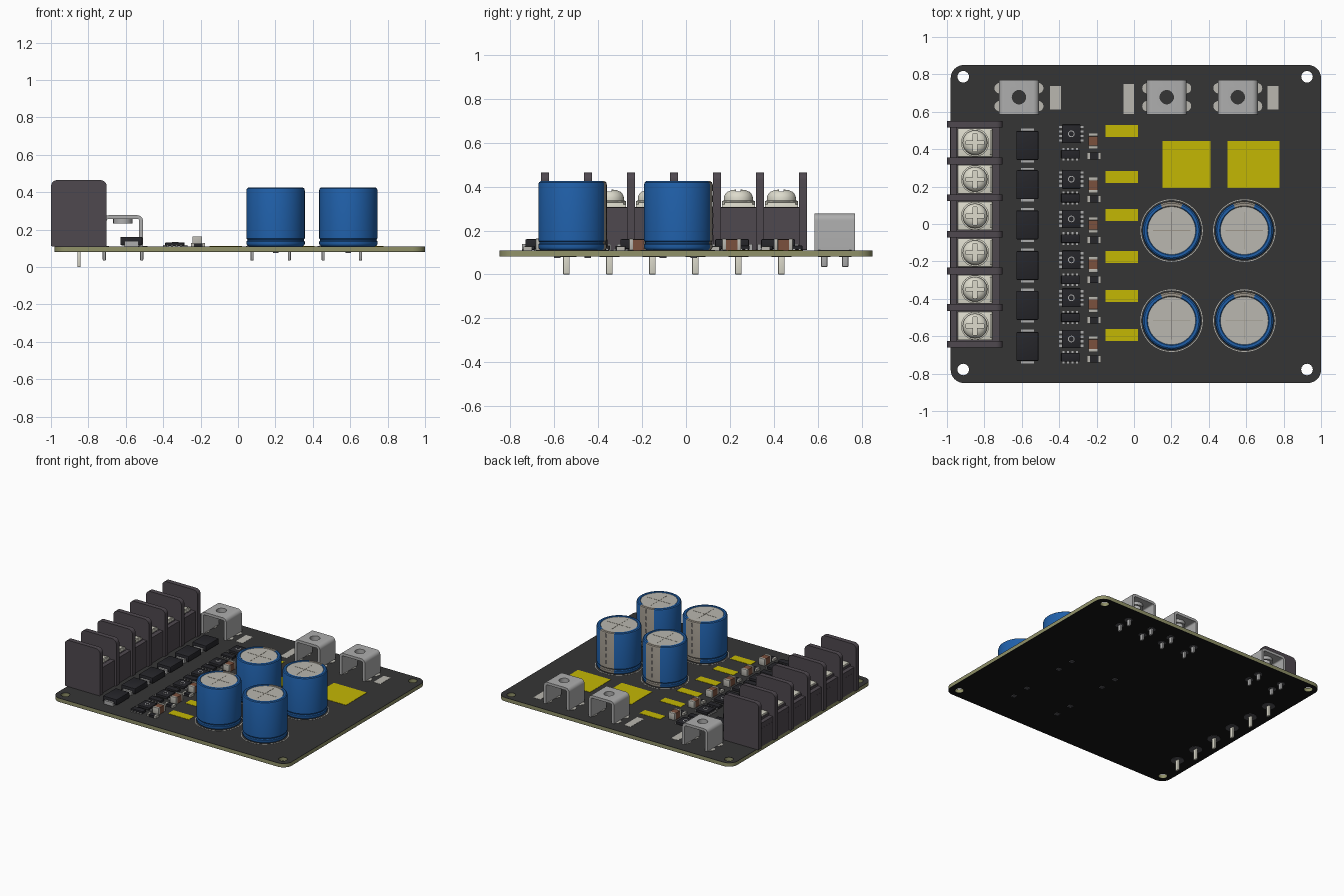
import bpy, bmesh, math
from mathutils import Matrix, Vector

if "Cube" in bpy.data.objects:
    bpy.data.objects.remove(bpy.data.objects["Cube"])

def mat(name, hexcol):
    m = bpy.data.materials.new(name)
    rgb = [(int(hexcol[i:i + 2], 16) / 255) ** 2.2 for i in (0, 2, 4)]
    m.diffuse_color = (*rgb, 1)
    m.use_nodes = True
    m.node_tree.nodes["Principled BSDF"].inputs["Base Color"].default_value = m.diffuse_color
    return m

MASK, UNDER, EDGE = mat("mask", "383838"), mat("underside", "1c1c1c"), mat("laminate", "8f9068")
BLUE, TIN, GREY = mat("blue", "2560a8"), mat("tin", "b8b6ae"), mat("stripe", "9c958a")
YELLOW, PLASTIC, BLACK = mat("yellow", "c2b60c"), mat("plastic", "504a50"), mat("black", "2a2a2e")
SCREW, STEEL, BROWN = mat("screw", "dcdacb"), mat("steel", "acacac"), mat("brown", "7a5240")
PAD = mat("pad", "55555a")
TOP = 0.11

def finish(name, bm, *mats):
    bmesh.ops.recalc_face_normals(bm, faces=bm.faces)
    me = bpy.data.meshes.new(name)
    bm.to_mesh(me)
    bm.free()
    for m in mats:
        me.materials.append(m)
    ob = bpy.data.objects.new(name, me)
    bpy.context.collection.objects.link(ob)
    return ob

def boxes(name, items, m, bevel=0.0):
    """items: (centre x, centre y, bottom z, size x, size y, height)"""
    bm = bmesh.new()
    for x, y, z, sx, sy, h in items:
        bmesh.ops.create_cube(bm, size=1, matrix=Matrix.Translation((x, y, z + h / 2)) @ Matrix.Diagonal((sx, sy, h, 1)))
    if bevel:
        bmesh.ops.bevel(bm, geom=bm.edges[:], offset=bevel, segments=2, affect='EDGES', profile=0.5)
    return finish(name, bm, m)

def lathe(name, profile, segs, *mats, pick=None):
    bm = bmesh.new()
    vs = [bm.verts.new((r, 0, z)) for r, z in profile]
    es = [bm.edges.new(p) for p in zip(vs, vs[1:])]
    bmesh.ops.spin(bm, geom=vs + es, cent=(0, 0, 0), axis=(0, 0, 1), angle=math.tau, steps=segs)
    bmesh.ops.remove_doubles(bm, verts=bm.verts, dist=1e-5)
    if pick:
        for f in bm.faces:
            f.material_index = pick(f.calc_center_median())
    return finish(name, bm, *mats)

def prism(name, pts, slabs, m):
    """x-z outline extruded along y between each pair in slabs"""
    bm = bmesh.new()
    for y0, y1 in slabs:
        f = bm.faces.new([bm.verts.new((x, y0, z)) for x, z in pts])
        new = bmesh.ops.extrude_face_region(bm, geom=[f])["geom"]
        bmesh.ops.translate(bm, verts=[v for v in new if isinstance(v, bmesh.types.BMVert)], vec=(0, y1 - y0, 0))
    return finish(name, bm, m)

def repeat(ob, spots):
    for i, (x, y) in enumerate(spots):
        o = ob if i == 0 else bpy.data.objects.new(ob.name, ob.data)
        if i:
            bpy.context.collection.objects.link(o)
        o.location = (x, y, 0)

def cut(ob, cutter):
    mod = ob.modifiers.new("cut", 'BOOLEAN')
    mod.object, mod.operation, mod.solver = cutter, 'DIFFERENCE', 'EXACT'
    me = bpy.data.meshes.new_from_object(ob.evaluated_get(bpy.context.evaluated_depsgraph_get()))
    ob.modifiers.clear()
    ob.data = me
    bpy.data.objects.remove(cutter)

def arc(cx, cy, r, a0, a1, n):
    return [(cx + r * math.cos(math.radians(a0 + (a1 - a0) * i / n)),
             cy + r * math.sin(math.radians(a0 + (a1 - a0) * i / n))) for i in range(n + 1)]

def rounded(x0, x1, y0, y1, r, rb=None):
    rb = r if rb is None else rb
    return (arc(x1 - r, y1 - r, r, 0, 90, 8) + arc(x0 + r, y1 - r, r, 90, 180, 8) +
            arc(x0 + rb, y0 + rb, rb, 180, 270, 8) + arc(x1 - rb, y0 + rb, rb, 270, 360, 8))

# circuit board: laminate core with masks above and below, four mounting holes
outline = rounded(-0.98, 1.0, -0.85, 0.85, 0.07)
holes = [arc(x, y, 0.031, 0, 345, 23) for x in (-0.913, 0.925) for y in (-0.778, 0.787)]
for name, z0, z1, m in (("board_core", 0.083, 0.108, EDGE), ("board_top", 0.108, TOP, MASK), ("board_underside", 0.081, 0.083, UNDER)):
    cu = bpy.data.curves.new(name, 'CURVE')
    cu.dimensions, cu.fill_mode, cu.extrude = '2D', 'BOTH', (z1 - z0) / 2
    for pts in [outline] + holes:
        s = cu.splines.new('POLY')
        s.points.add(len(pts) - 1)
        s.use_cyclic_u = True
        for p, (x, y) in zip(s.points, pts):
            p.co = (x, y, 0, 1)
    tmp = bpy.data.objects.new(name + "_curve", cu)
    bpy.context.collection.objects.link(tmp)
    me = bpy.data.meshes.new_from_object(tmp.evaluated_get(bpy.context.evaluated_depsgraph_get()))
    bpy.data.objects.remove(tmp)
    me.materials.clear()
    me.materials.append(m)
    ob = bpy.data.objects.new(name, me)
    ob.location.z = (z0 + z1) / 2
    bpy.context.collection.objects.link(ob)

# exposed yellow pads and plain label plates
pads = [(-0.065, y, TOP, 0.175, 0.065, 0.002) for y in (0.497, 0.252, 0.048, -0.176, -0.385, -0.593)]
pads += [(0.28, 0.318, TOP, 0.257, 0.252, 0.002), (0.639, 0.318, TOP, 0.278, 0.252, 0.002)]
boxes("yellow_pads", pads, YELLOW)
boxes("label_plates", [(-0.42, 0.675, TOP, 0.058, 0.125, 0.001), (-0.028, 0.668, TOP, 0.055, 0.16, 0.001),
                       (0.744, 0.675, TOP, 0.058, 0.125, 0.001)], TIN)

# large capacitors: blue sleeve, grey stripe, silver lid
def cap_mat(c):
    r = math.hypot(c.x, c.y)
    if r < 0.126:
        return 1 if c.z > 0.3 else 0
    return 2 if abs(math.atan2(c.x, c.y)) < math.radians(22.5) else 0

caps = [(x, y) for x in (0.201, 0.59) for y in (-0.035, -0.517)]
can = [(0, 0.111), (0.146, 0.111), (0.153, 0.116), (0.156, 0.124), (0.156, 0.136), (0.151, 0.142), (0.151, 0.147),
       (0.156, 0.153), (0.156, 0.41), (0.153, 0.42), (0.146, 0.425), (0.132, 0.425), (0.128, 0.421), (0, 0.421)]
repeat(lathe("capacitor", can, 48, BLUE, TIN, GREY, pick=cap_mat), caps)
repeat(boxes("capacitor_lid_score", [(0, 0, 0.42, 0.2, 0.004, 0.002), (0, 0, 0.42, 0.004, 0.2, 0.002)], GREY), caps)
repeat(boxes("capacitor_stripe_dashes", [(0, 0.155, 0.18 + 0.05 * i, 0.008, 0.004, 0.03) for i in range(5)], BLACK), caps)
repeat(lathe("capacitor_outline", [(0.163, TOP), (0.163, 0.111), (0.167, 0.111), (0.167, TOP)], 48, TIN), caps)
repeat(boxes("capacitor_leads", [(0, s * 0.07, 0.074, 0.03, 0.03, 0.008) for s in (-1, 1)], PAD), caps)

# terminal block: body, dividers, plates, screws, pins
P, CX = 0.196, -0.85
ways = [(CX, -0.545 + P * i) for i in range(6)]
boxes("terminal_body", [(CX, -0.055, TOP, 0.265, 6 * P, 0.14), (CX - 0.112, -0.055, 0.24, 0.04, 6 * P, 0.05),
                        (CX, -0.055, 0.24, 0.2, 6 * P, 0.067), (CX + 0.115, -0.055, 0.24, 0.035, 6 * P, 0.065)], PLASTIC)
walls = [-0.643 + P * i for i in range(7)]
prism("terminal_dividers", rounded(-1.0, -0.702, 0.111, 0.465, 0.035, 0.006), [(y - 0.018, y + 0.018) for y in walls], PLASTIC)
repeat(boxes("terminal_plate", [(0, 0, 0.3, 0.185, 0.152, 0.02), (0.085, 0, 0.3, 0.012, 0.13, 0.03)], SCREW, 0.003), ways)
head = lathe("terminal_screw", [(0, 0.31), (0.075, 0.315), (0.075, 0.335), (0.066, 0.337), (0.066, 0.35), (0.062, 0.364),
                               (0.052, 0.376), (0.035, 0.384), (0.015, 0.387), (0, 0.387)], 32, SCREW)
bm = bmesh.new()
cross = [(-1, .01), (-1, -.01), (-.01, -.01), (-.01, -1), (.01, -1), (.01, -.01), (1, -.01), (1, .01), (.01, .01), (.01, 1), (-.01, 1), (-.01, .01)]
f = bm.faces.new([bm.verts.new((max(-.048, min(.048, x)), max(-.048, min(.048, y)), 0.36)) for x, y in cross])
g = bmesh.ops.extrude_face_region(bm, geom=[f])["geom"]
bmesh.ops.translate(bm, verts=[v for v in g if isinstance(v, bmesh.types.BMVert)], vec=(0, 0, 0.06))
cut(head, finish("slot_cutter", bm, SCREW))
repeat(head, ways)
repeat(boxes("terminal_pin", [(0, 0, 0, 0.016, 0.03, 0.12)], SCREW, 0.004), ways)
repeat(lathe("terminal_solder_pad", [(0, 0.079), (0.045, 0.079), (0.045, 0.082)], 24, PAD), ways)

# steel power clips: bent bracket with drilled top, bush and four pins
clips = [(-0.615, 0.678), (0.175, 0.678), (0.555, 0.678)]
w, t, h, r = 0.107, 0.02, 0.277, 0.03
bracket = ([(w, TOP)] + arc(w - r, h - r, r, 0, 90, 6) + arc(-w + r, h - r, r, 90, 180, 6) + [(-w, TOP), (-w + t, TOP)] +
           arc(-w + r, h - r, r - t, 180, 90, 4) + arc(w - r, h - r, r - t, 90, 0, 4) + [(w - t, TOP)])
clip = prism("power_clip", bracket, [(-0.093, 0.093)], STEEL)
cut(clip, lathe("hole_cutter", [(0, 0.2), (0.036, 0.2), (0.036, 0.3), (0, 0.3)], 24, STEEL))
repeat(clip, clips)
repeat(lathe("clip_bush", [(0.036, 0.259), (0.036, 0.233), (0.052, 0.233), (0.052, 0.259)], 24, STEEL), clips)
corners = [(sx * 0.1, sy * 0.048) for sx in (-1, 1) for sy in (-1, 1)]
repeat(boxes("clip_pins", [(x, y, 0.034, 0.017, 0.03, 0.08) for x, y in corners], STEEL, 0.006), clips)
spots = [(cx + x * 1.03, cy + y) for cx, cy in clips for x, y in corners]
repeat(lathe("clip_pad_top", [(0.0, 0.112), (0.028, 0.112), (0.028, TOP)], 20, TIN), spots)
repeat(lathe("clip_pad_underside", [(0.0, 0.079), (0.028, 0.079), (0.028, 0.082)], 20, PAD), spots)

# diodes: dark block over metal tabs
diodes = [(-0.57, y) for y in (0.42, 0.21, -0.005, -0.222, -0.435, -0.655)]
repeat(boxes("diode_body", [(0, 0, 0.116, 0.118, 0.155, 0.045)], BLACK, 0.006), diodes)
repeat(boxes("diode_tabs", [(0, s * 0.079, TOP, 0.075, 0.028, 0.028) for s in (-1, 1)], STEEL), diodes)

# transistors and driver chips with side leads
fets = [(-0.335, y) for y in (0.482, 0.24, 0.027, -0.192, -0.395, -0.615)]
repeat(boxes("transistor_body", [(0, 0, 0.112, 0.1, 0.098, 0.02)], BLACK, 0.004), fets)
repeat(boxes("transistor_leads", [(s * 0.052, -0.036 + 0.024 * i, TOP, 0.026, 0.012, 0.008) for s in (-1, 1) for i in range(4)], STEEL), fets)
repeat(lathe("transistor_dot", [(0.013, 0.131), (0.013, 0.133), (0.018, 0.133), (0.018, 0.131)], 16, STEEL), fets)
chips = [(-0.34, y) for y in (0.373, 0.139, -0.078, -0.298, -0.5, -0.712)]
repeat(boxes("driver_body", [(0, 0, 0.112, 0.098, 0.046, 0.018)], BLACK, 0.003), chips)
repeat(boxes("driver_leads", [(-0.036 + 0.024 * i, s * 0.027, TOP, 0.01, 0.014, 0.007) for s in (-1, 1) for i in range(4)], STEEL), chips)

# small ceramic capacitors and resistors
ceramics = [(-0.218, y) for y in (0.444, 0.208, -0.005, -0.216, -0.43, -0.642)]
repeat(boxes("ceramic_body", [(0, 0, TOP, 0.05, 0.052, 0.05)], BROWN), ceramics)
repeat(boxes("ceramic_ends", [(0, s * 0.034, TOP, 0.053, 0.018, 0.053) for s in (-1, 1)], TIN, 0.003), ceramics)
resistors = [(-0.213, y) for y in (0.364, 0.134, -0.086, -0.298, -0.514, -0.722)]
repeat(boxes("resistor_body", [(0, 0, TOP, 0.048, 0.036, 0.016)], BLACK), resistors)
repeat(boxes("resistor_ends", [(s * 0.03, 0, TOP, 0.015, 0.038, 0.018) for s in (-1, 1)], TIN), resistors)

for o in bpy.context.scene.objects:
    o.select_set(True)
    bpy.context.view_layer.objects.active = o
bpy.ops.object.shade_smooth_by_angle(angle=math.radians(35))
